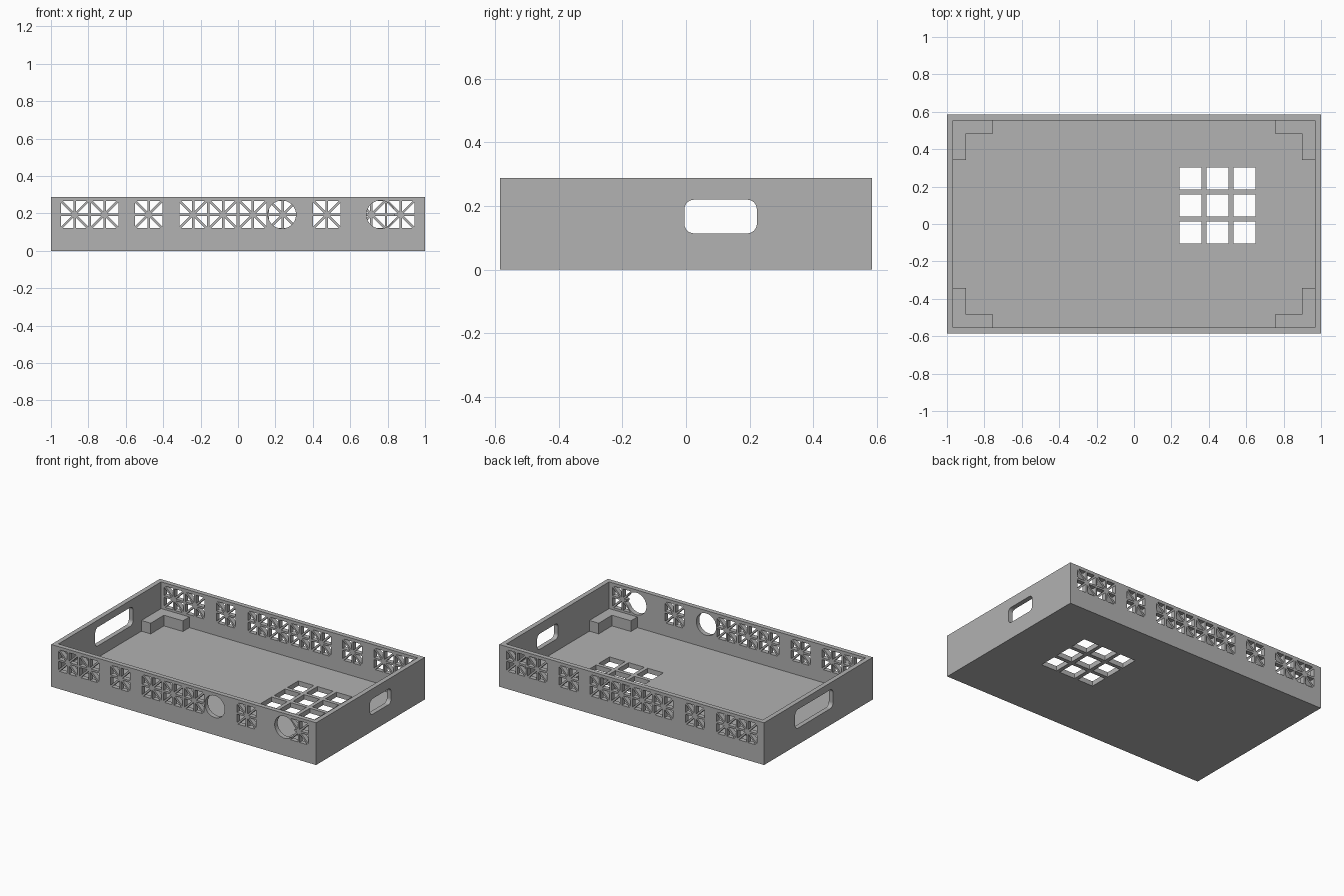
import bpy, bmesh
from math import sqrt, pi, cos, sin
from mathutils import Matrix, Vector

if "Cube" in bpy.data.objects:
    bpy.data.objects.remove(bpy.data.objects["Cube"], do_unlink=True)

HALF_X, HALF_Y, HEIGHT = 1.0, 0.586, 0.288
WALL, FLOOR = 0.032, 0.033
CUT = 0.1                      # depth of the wall and floor cutters
ROW_Z = 0.194                  # height of the row of wall openings

grey = bpy.data.materials.new("plain grey")
grey.use_nodes = True
grey.diffuse_color = (0.445, 0.445, 0.445, 1)
grey.node_tree.nodes["Principled BSDF"].inputs["Base Color"].default_value = grey.diffuse_color

# Maps a profile (u, v) with depth w onto a front/back wall, a side wall or the floor
ON_FRONT = Matrix(((1, 0, 0), (0, 0, 1), (0, 1, 0)))
ON_SIDE = Matrix(((0, 0, 1), (1, 0, 0), (0, 1, 0)))
ON_FLOOR = Matrix.Identity(3)


def prism(bm, profile, depth, axes, centre):
    """Extrude a closed profile, centred on its depth, and place it."""
    move = lambda u, v, w: axes @ Vector((u, v, w)) + Vector(centre)
    low = [bm.verts.new(move(u, v, -depth / 2)) for u, v in profile]
    high = [bm.verts.new(move(u, v, depth / 2)) for u, v in profile]
    faces = [bm.faces.new(low), bm.faces.new(high)]
    for i in range(len(low)):
        j = (i + 1) % len(low)
        faces.append(bm.faces.new((low[i], low[j], high[j], high[i])))
    bmesh.ops.recalc_face_normals(bm, faces=faces)


def rectangle(a, b):
    return [(-a, -b), (a, -b), (a, b), (-a, b)]


def rounded(a, b, r, steps=6):
    points = []
    for k, (sx, sy) in enumerate(((1, 1), (-1, 1), (-1, -1), (1, -1))):
        for s in range(steps + 1):
            t = (k + s / steps) * pi / 2
            points.append((sx * (a - r) + r * cos(t), sy * (b - r) + r * sin(t)))
    return points


def circle(r, n=48):
    return [(r * cos(2 * pi * i / n), r * sin(2 * pi * i / n)) for i in range(n)]


def star_lattice(bm, x, y):
    """Eight triangular openings that leave a cross and a diagonal cross."""
    h, b = 0.073, 0.0065
    d = sqrt(2) * b
    triangle = [(b, b + d), (b, h), (h - d, h)]
    for sx in (1, -1):
        for sy in (1, -1):
            for swap in (False, True):
                shape = [(v * sx, u * sy) if swap else (u * sx, v * sy) for u, v in triangle]
                prism(bm, shape, CUT, ON_FRONT, (x, y, ROW_Z))


def finish(name, bm):
    mesh = bpy.data.meshes.new(name)
    bm.to_mesh(mesh)
    bm.free()
    mesh.materials.append(grey)
    obj = bpy.data.objects.new(name, mesh)
    bpy.context.collection.objects.link(obj)
    return obj


def cut(target, name, bm):
    """Subtract the shapes from the target and discard the cutter."""
    cutter = finish(name, bm)
    cutter.hide_render = True
    mod = target.modifiers.new(name, "BOOLEAN")
    mod.operation, mod.solver, mod.object = "DIFFERENCE", "EXACT", cutter
    graph = bpy.context.evaluated_depsgraph_get()
    result = bpy.data.meshes.new_from_object(target.evaluated_get(graph))
    target.modifiers.clear()
    target.data = result
    bpy.data.objects.remove(cutter, do_unlink=True)


# Tray body
bm = bmesh.new()
prism(bm, rectangle(HALF_X, HALF_Y), HEIGHT, ON_FLOOR, (0, 0, HEIGHT / 2))
tray = finish("tray", bm)

bm = bmesh.new()
prism(bm, rectangle(HALF_X - WALL, HALF_Y - WALL), HEIGHT, ON_FLOOR, (0, 0, FLOOR + HEIGHT / 2))
cut(tray, "cavity_cutter", bm)

# Lattice openings in the front and back walls
bm = bmesh.new()
y_wall = HALF_Y - WALL / 2
for x in (-0.873, -0.713, -0.478, -0.24, -0.08, 0.08, 0.24, 0.475, 0.713, 0.87):
    star_lattice(bm, x, y_wall)
    if x not in (0.24, 0.713):
        star_lattice(bm, x, -y_wall)
cut(tray, "lattice_cutter", bm)

# Round ports in the front wall, grip openings in the sides, grid of floor vents
bm = bmesh.new()
for x in (0.235, 0.762):
    prism(bm, circle(0.075), CUT, ON_FRONT, (x, -y_wall, ROW_Z))
x_wall = HALF_X - WALL / 2
prism(bm, rounded(0.114, 0.053, 0.03), CUT, ON_SIDE, (x_wall, 0.109, 0.167))
prism(bm, rounded(0.204, 0.064, 0.03), CUT, ON_SIDE, (-x_wall, 0.047, 0.176))
for i in (-1, 0, 1):
    for j in (-1, 0, 1):
        prism(bm, rectangle(0.059, 0.059), CUT, ON_FLOOR, (0.447 + i * 0.144, 0.099 + j * 0.144, FLOOR / 2))
cut(tray, "opening_cutter", bm)

# L-shaped supports in the four inner corners
LEG, THICK, RISE, SINK = 0.213, 0.07, 0.073, 0.004
for y_name, sy in (("front", -1), ("back", 1)):
    for x_name, sx in (("right", -1), ("left", 1)):
        bm = bmesh.new()
        ell = [(SINK, SINK), (-LEG, SINK), (-LEG, -THICK), (-THICK, -THICK), (-THICK, -LEG), (SINK, -LEG)]
        prism(bm, [(u * sx, v * sy) for u, v in ell], RISE + SINK, ON_FLOOR,
              (sx * (HALF_X - WALL), sy * (HALF_Y - WALL), FLOOR + (RISE - SINK) / 2))
        finish(f"{y_name}_{x_name}_corner_support", bm)
